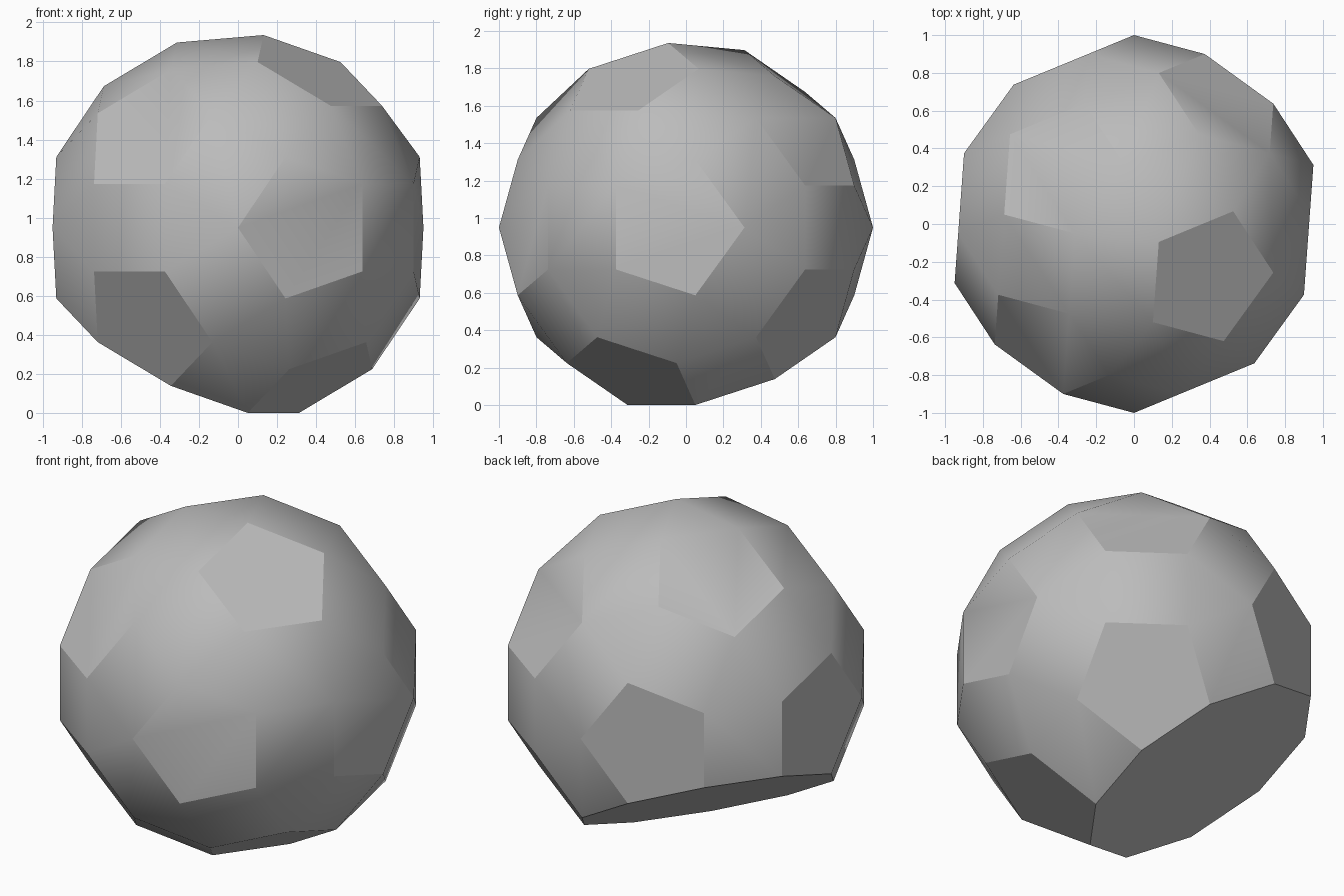
import bpy
import bmesh
import math
from itertools import product
from mathutils import Matrix, Vector

cube = bpy.data.objects.get("Cube")
if cube:
    bpy.data.objects.remove(cube)

# Corner points of a rhombicosidodecahedron on a unit sphere
phi = (1 + math.sqrt(5)) / 2
seeds = [(1, 1, phi**3), (phi**2, phi, 2 * phi), (2 + phi, 0, phi**2)]
points = {}
for (a, b, c), signs in product(seeds, product((-1, 1), repeat=3)):
    for triple in ((a, b, c), (b, c, a), (c, a, b)):
        p = Vector([s * v for s, v in zip(signs, triple)]).normalized()
        points[tuple(round(v, 4) + 0.0 for v in p)] = p

# Cut off the cap at one end of the axis, twist the opposite cap by a tenth turn
axis = Vector((1, 0, phi)).normalized()
twist = Matrix.Rotation(math.pi / 5, 3, axis)
corners = []
for p in points.values():
    height = p.dot(axis)
    if height > 0.9:
        corners.append(twist @ p)
    elif height > -0.9:
        corners.append(p)

# Turn the solid about z and rest it on the ground
turn = Matrix.Rotation(-math.atan2(phi**2, 2 + phi), 3, 'Z')
corners = [turn @ p for p in corners]
lift = Vector((0, 0, -min(p.z for p in corners)))

# Skin the corners and merge coplanar triangles into whole faces
bm = bmesh.new()
for p in corners:
    bm.verts.new(p + lift)
bmesh.ops.convex_hull(bm, input=bm.verts)
bmesh.ops.dissolve_limit(bm, angle_limit=math.radians(1),
                         verts=bm.verts, edges=bm.edges)
bmesh.ops.recalc_face_normals(bm, faces=bm.faces)
mesh = bpy.data.meshes.new("faceted_ball")
bm.to_mesh(mesh)
bm.free()

# Plain grey material
color = (0.5, 0.5, 0.5, 1)
grey = bpy.data.materials.new("plain_grey")
grey.use_nodes = True
grey.diffuse_color = color
grey.node_tree.nodes["Principled BSDF"].inputs["Base Color"].default_value = color
mesh.materials.append(grey)

ball = bpy.data.objects.new("faceted_ball", mesh)
bpy.context.collection.objects.link(ball)
bpy.ops.object.select_all(action='DESELECT')
ball.select_set(True)
bpy.context.view_layer.objects.active = ball
bpy.ops.object.shade_smooth_by_angle(angle=math.radians(30))
